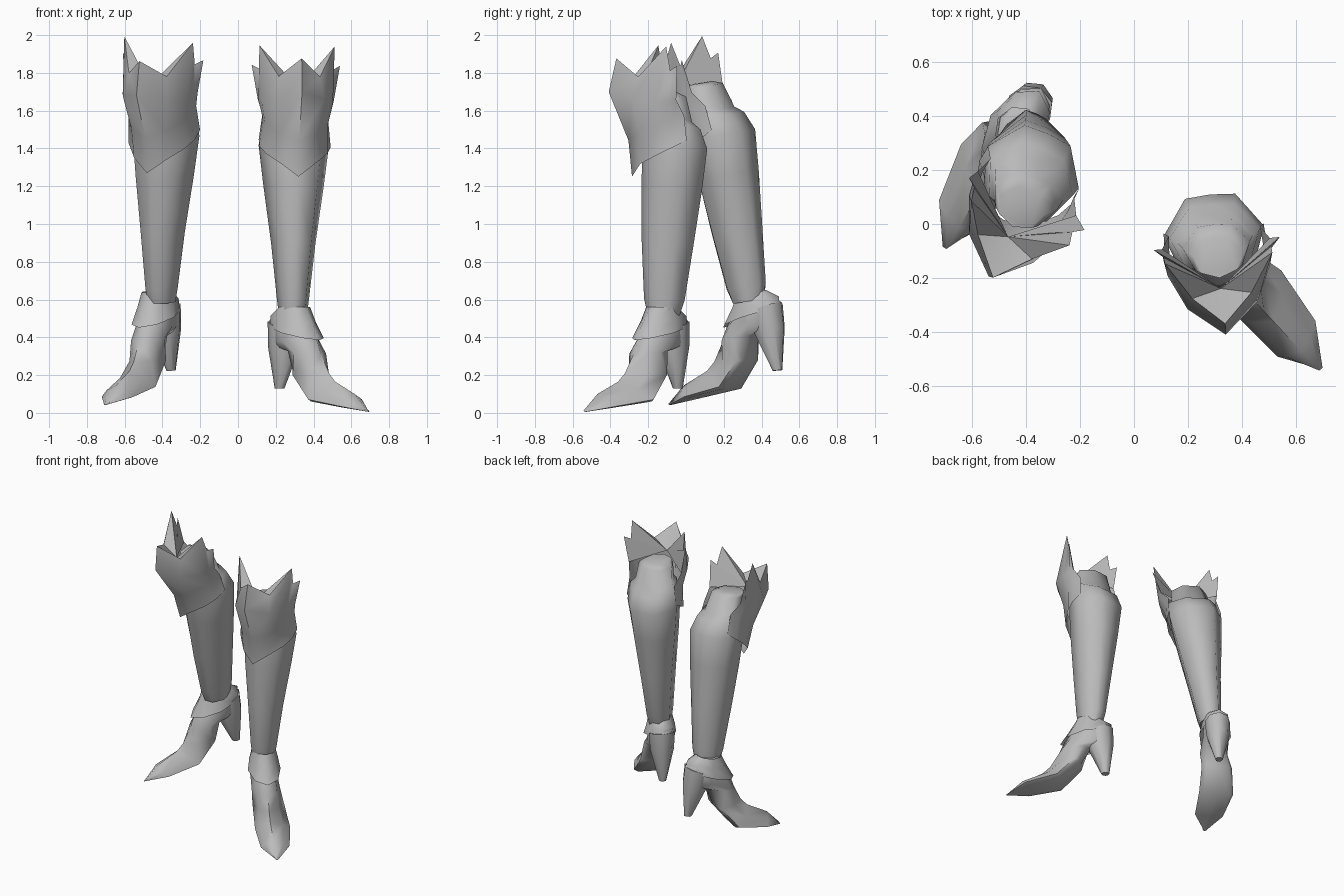
import bpy, math
from mathutils import Matrix, Vector

cube = bpy.data.objects.get("Cube")
if cube:
    bpy.data.objects.remove(cube, do_unlink=True)

grey = bpy.data.materials.new("plain_grey")
grey.use_nodes = True
colour = (0.5, 0.5, 0.5, 1)
grey.diffuse_color = colour
grey.node_tree.nodes["Principled BSDF"].inputs["Base Color"].default_value = colour


def make_part(name, verts, faces, pose, angle):
    """Create one mesh part, placed by its pose matrix."""
    mesh = bpy.data.meshes.new(name)
    mesh.from_pydata([pose @ Vector(v) for v in verts], [], faces)
    mesh.materials.append(grey)
    part = bpy.data.objects.new(name, mesh)
    bpy.context.collection.objects.link(part)
    bpy.ops.object.select_all(action="DESELECT")
    part.select_set(True)
    bpy.context.view_layer.objects.active = part
    bpy.ops.object.mode_set(mode="EDIT")
    bpy.ops.mesh.select_all(action="SELECT")
    bpy.ops.mesh.remove_doubles(threshold=0.0005)
    bpy.ops.mesh.normals_make_consistent(inside=False)
    bpy.ops.object.mode_set(mode="OBJECT")
    bpy.ops.object.shade_smooth_by_angle(angle=math.radians(angle))


# Cross-sections run from the back (or sole) to the front (or instep).
ROUND = [(0, 0), (0.15, 0.7), (0.5, 1), (0.85, 0.7), (1, 0)]
CALF = [(0, 0), (0.02, 0.5), (0.4, 1), (0.85, 0.7), (1, 0)]
SOLED = [(0, 0), (0, 0.75), (0.1, 1), (0.6, 0.65), (1, 0)]


def section(back, front, width, shape=ROUND, lean=0):
    """Ring across a forward/up plane; lean pushes the sole outwards."""
    outer, inner = [], []
    for t, w in shape:
        f = back[0] + (front[0] - back[0]) * t
        h = back[1] + (front[1] - back[1]) * t
        shift = lean * (1 - t)
        outer.append((shift + w * width, -f, h))
        inner.append((shift - w * width, -f, h))
    return outer + inner[-2:0:-1]


def loft(name, sections, pose, angle, caps=True):
    """Join the rings of points into a tube."""
    rings = [section(*s) for s in sections]
    n = len(rings[0])
    verts = [p for ring in rings for p in ring]
    faces = []
    for r in range(len(rings) - 1):
        for i in range(n):
            j = (i + 1) % n
            faces.append((r * n + i, r * n + j, (r + 1) * n + j, (r + 1) * n + i))
    if caps:
        last = len(verts) - n
        faces += [tuple(range(n)), tuple(range(last, last + n))]
    make_part(name, verts, faces, pose, angle)


# Each ring: back (or sole) point, front (or instep) point, half width
SHAFT = [((-0.085, -0.08), (0.085, -0.08), 0.075, CALF), ((-0.108, 0), (0.108, 0), 0.085, CALF),
         ((-0.138, 0.3), (0.138, 0.3), 0.118, CALF), ((-0.165, 0.6), (0.157, 0.6), 0.16, CALF),
         ((-0.178, 0.81), (0.165, 0.83), 0.187, CALF), ((-0.135, 0.91), (0.14, 0.99), 0.168, CALF),
         ((-0.09, 0.945), (0.13, 1), 0.14, CALF), ((-0.05, 1.08), (0.14, 1.08), 0.125, CALF),
         ((0, 1.1), (0.15, 1.1), 0.09, CALF)]

FOOT = [((0.03, 0.55), (0.19, 0.55), 0.075), ((-0.055, 0.49), (0.22, 0.49), 0.088),
        ((-0.06, 0.36), (0.28, 0.4), 0.09), ((0.1, 0.33), (0.32, 0.31), 0.095),
        ((0.17, 0.2), (0.38, 0.21), 0.105, SOLED, 0.02),
        ((0.3, 0.06), (0.43, 0.165), 0.118, SOLED, 0.035),
        ((0.53, 0.03), (0.58, 0.1), 0.097, SOLED, 0.02),
        ((0.68, 0.005), (0.68, 0.012), 0.004, SOLED, 0.013)]

HEEL = [((-0.055, 0.49), (0.12, 0.44), 0.088), ((-0.06, 0.36), (0.115, 0.33), 0.08),
        ((-0.03, 0.13), (0.025, 0.13), 0.025)]

COLLAR = [((0.03, 0.56), (0.2, 0.56), 0.08), ((-0.045, 0.52), (0.25, 0.475), 0.096),
          ((-0.045, 0.46), (0.31, 0.385), 0.11)]

# Knee guard rows, bottom to crown, from the front ridge round to the rear edge
GUARD = [
    [(0, 0.21, 0.64), (0.09, 0.18, 0.71), (0.165, 0.09, 0.77), (0.19, 0.02, 0.81), (0.186, -0.05, 0.85)],
    [(0, 0.24, 0.83), (0.1, 0.2, 0.87), (0.168, 0.09, 0.93), (0.174, 0.03, 0.96), (0.17, -0.03, 0.98)],
    [(0, 0.36, 1.08), (0.13, 0.25, 1.05), (0.19, 0.12, 1.04), (0.2, 0.06, 1.05), (0.2, 0.02, 1.06)],
    [(0, 0.33, 1.26), (0.11, 0.22, 1.17), (0.2, 0.09, 1.34), (0.2, 0.06, 1.21), (0.235, 0.03, 1.24)]]


def crown_plate(name, rows, pose, apex):
    """Plate mirrored across the front ridge, its spikes folding in to an apex."""
    verts, faces = [], []
    for row in rows:
        mirrored = [(-x, f, h) for x, f, h in row[:0:-1]]
        verts += [(x, -f, h) for x, f, h in mirrored + row]
    n = 2 * len(rows[0]) - 1
    for r in range(len(rows) - 1):
        for i in range(n - 1):
            a = r * n + i
            faces += [(a, a + 1, a + n + 1), (a, a + n + 1, a + n)]
    tip = len(verts)
    top = tip - n
    verts.append(apex)
    faces += [(top + i + 1, top + i, tip) for i in range(n - 1)]
    # Close the rear corners behind the last spikes
    faces += [(top, top - n, tip), (top - 1, top + n - 1, tip)]
    make_part(name, verts, faces, pose, 55)


def pose_matrix(place, yaw, pitch, roll):
    """Yaw turns towards +x, pitch leans forward, roll leans towards +x."""
    turn = [Matrix.Rotation(math.radians(a), 4, axis)
            for a, axis in ((yaw, "Z"), (pitch, "X"), (roll, "Y"))]
    return Matrix.Translation(place) @ turn[0] @ turn[1] @ turn[2]


def build_boot(side, leg_pose, foot_pose):
    loft(side + "_shaft", SHAFT, leg_pose, 65)
    crown_plate(side + "_knee_guard", GUARD, leg_pose, (0, -0.19, 1.11))
    loft(side + "_foot", FOOT, foot_pose, 60)
    loft(side + "_heel", HEEL, foot_pose, 60)
    loft(side + "_ankle_collar", COLLAR, foot_pose, 65, caps=False)


# Foot poses pivot at the heel tip, shaft poses at the ankle
mirror = Matrix.Scale(-1, 4, (1, 0, 0))
build_boot("left", pose_matrix((0.293, -0.115, 0.6), 6, -3.3, 0.8),
           pose_matrix((0.222, -0.045, 0), 43, 0, 0))
build_boot("right", pose_matrix((-0.405, 0.312, 0.67), -25, 8.5, 5) @ mirror,
           pose_matrix((-0.35, 0.492, 0.095), -30.5, 5, 0) @ mirror)
